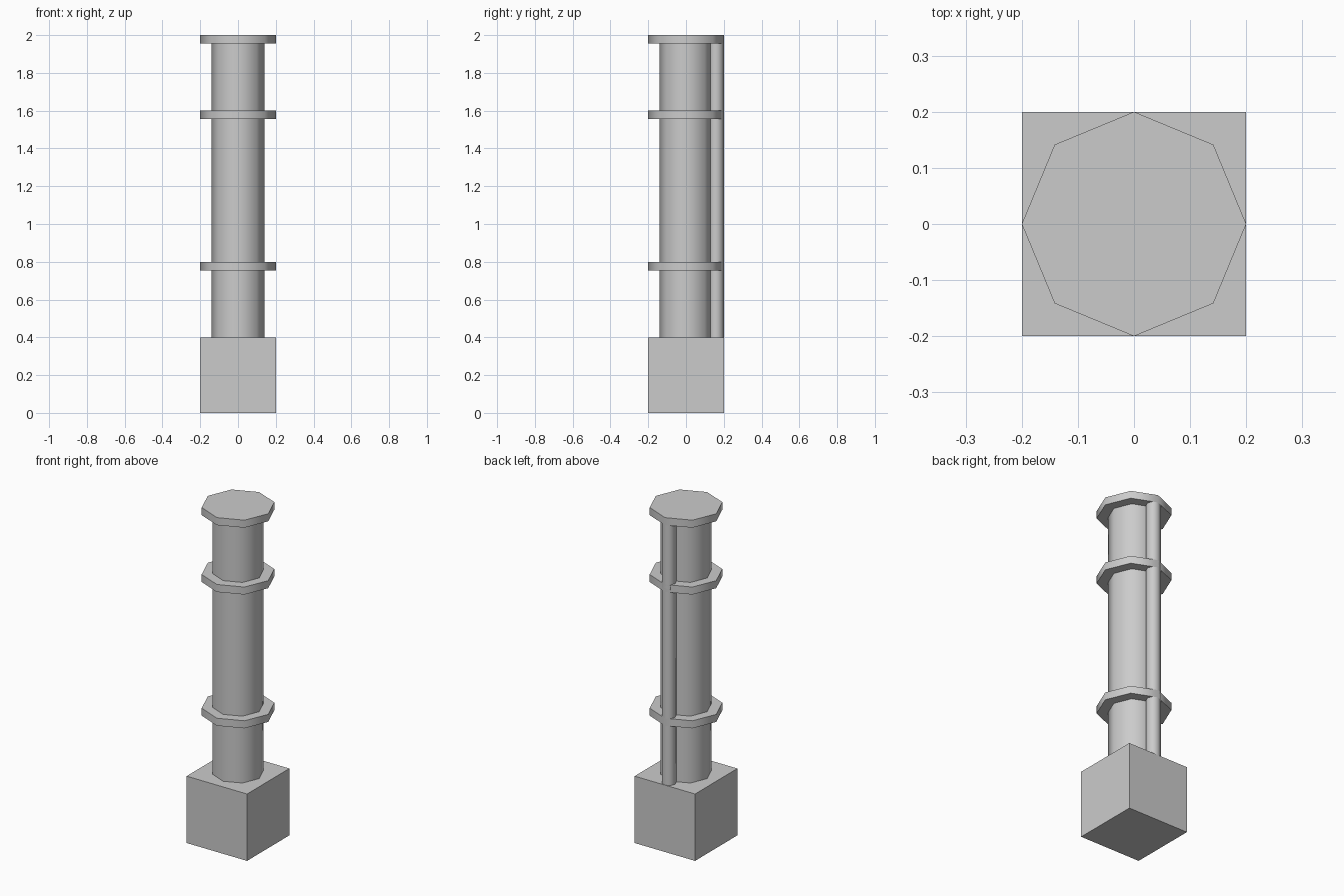
import bpy
import math

if "Cube" in bpy.data.objects:
    bpy.data.objects.remove(bpy.data.objects["Cube"])


def octagon_post(name, radius, bottom, top, y=0.0):
    """Eight-sided cylinder with corners on the axes and softly shaded sides."""
    bpy.ops.mesh.primitive_cylinder_add(
        vertices=8, radius=radius, depth=top - bottom,
        location=(0, y, (bottom + top) / 2))
    obj = bpy.context.object
    obj.name = name
    bpy.ops.object.shade_smooth_by_angle(angle=math.radians(60))
    return obj


# Square base block
bpy.ops.mesh.primitive_cube_add(size=0.4, location=(0, 0, 0.2))
bpy.context.object.name = "base_block"

# Main shaft and the thin pipe running up its back
octagon_post("shaft", 0.14, 0.4, 1.955)
octagon_post("back_pipe", 0.04, 0.4, 1.955, y=0.16)

# Two collars and the top cap
for name, top in (("lower_collar", 0.8), ("upper_collar", 1.6), ("top_cap", 2.0)):
    octagon_post(name, 0.2, top - 0.045, top)
